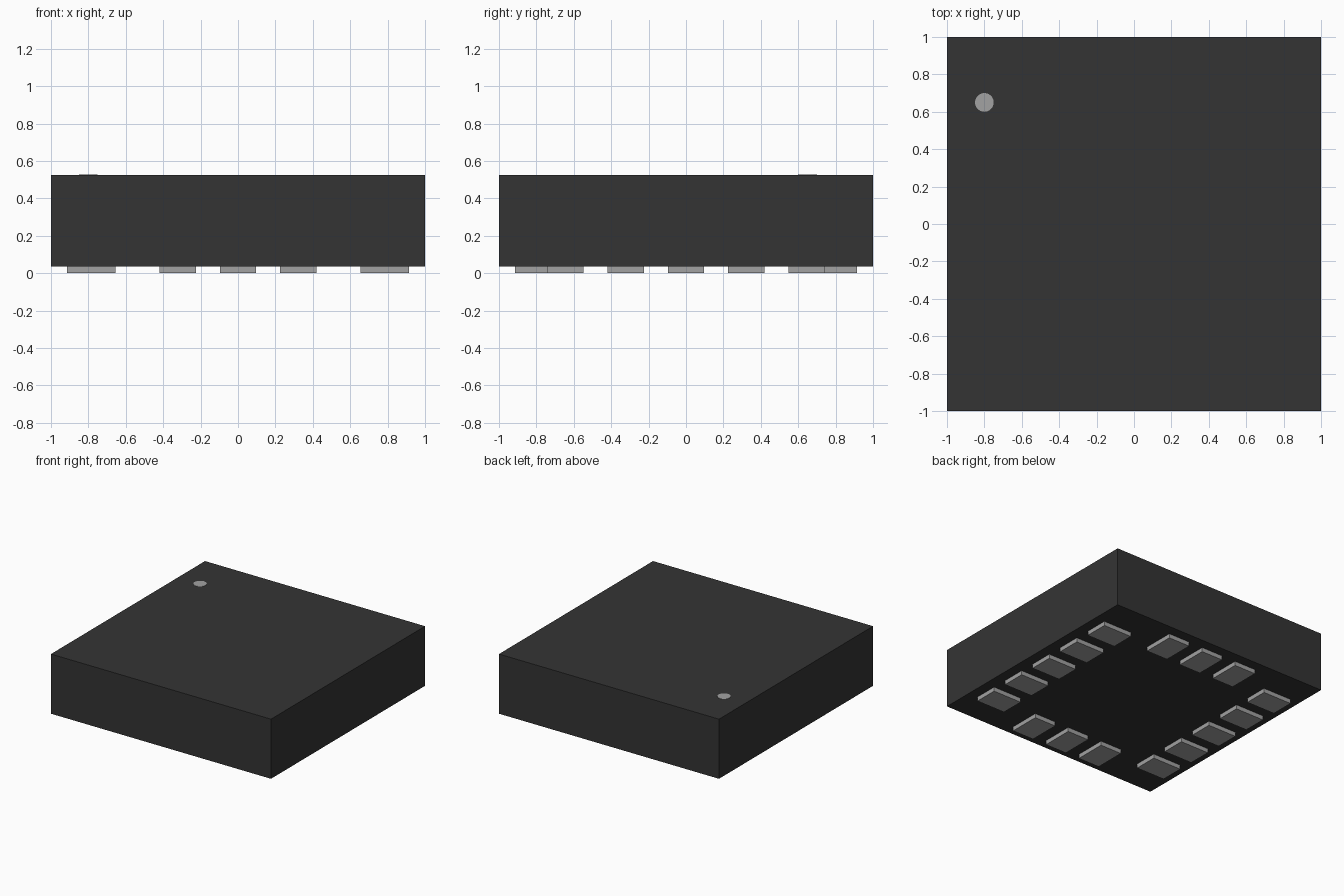
import bpy
import bmesh
from mathutils import Matrix, Vector

cube = bpy.data.objects.get("Cube")
if cube:
    bpy.data.objects.remove(cube, do_unlink=True)


def make_material(name, level):
    mat = bpy.data.materials.new(name)
    mat.use_nodes = True
    colour = (level, level, level, 1)
    mat.diffuse_color = colour
    mat.node_tree.nodes["Principled BSDF"].inputs["Base Color"].default_value = colour
    return mat


def add_object(name, bm, mat):
    mesh = bpy.data.meshes.new(name)
    bm.to_mesh(mesh)
    bm.free()
    mesh.materials.append(mat)
    obj = bpy.data.objects.new(name, mesh)
    bpy.context.collection.objects.link(obj)
    return obj


def add_box(name, centre, size, mat):
    bm = bmesh.new()
    matrix = Matrix.Translation(centre) @ Matrix.Diagonal(Vector(size)).to_4x4()
    bmesh.ops.create_cube(bm, size=1, matrix=matrix)
    return add_object(name, bm, mat)


black = make_material("black plastic", 0.034)
grey = make_material("light grey metal", 0.36)

PAD_HEIGHT = 0.035
TOP = 0.525
PITCH = 0.323
PAD_LONG, PAD_SHORT = 0.26, 0.195
ROW = 0.785

# Package body
add_box("body", (0, 0, (TOP + PAD_HEIGHT) / 2), (2, 2, TOP - PAD_HEIGHT), black)

# Contact pads: five along each x side, three along each y side
for side, sign in (("left", 1), ("right", -1)):
    for i in range(-2, 3):
        add_box(f"{side}_pad_{i + 3}", (sign * ROW, i * PITCH, PAD_HEIGHT / 2),
                (PAD_LONG, PAD_SHORT, PAD_HEIGHT), grey)
for side, sign in (("back", 1), ("front", -1)):
    for i in range(-1, 2):
        add_box(f"{side}_pad_{i + 2}", (i * PITCH, sign * ROW, PAD_HEIGHT / 2),
                (PAD_SHORT, PAD_LONG, PAD_HEIGHT), grey)

# Round orientation mark on the top
bm = bmesh.new()
bmesh.ops.create_cone(bm, cap_ends=True, segments=32, radius1=0.05, radius2=0.05,
                      depth=0.004, matrix=Matrix.Translation((-0.8, 0.65, TOP)))
add_object("orientation_mark", bm, grey)
